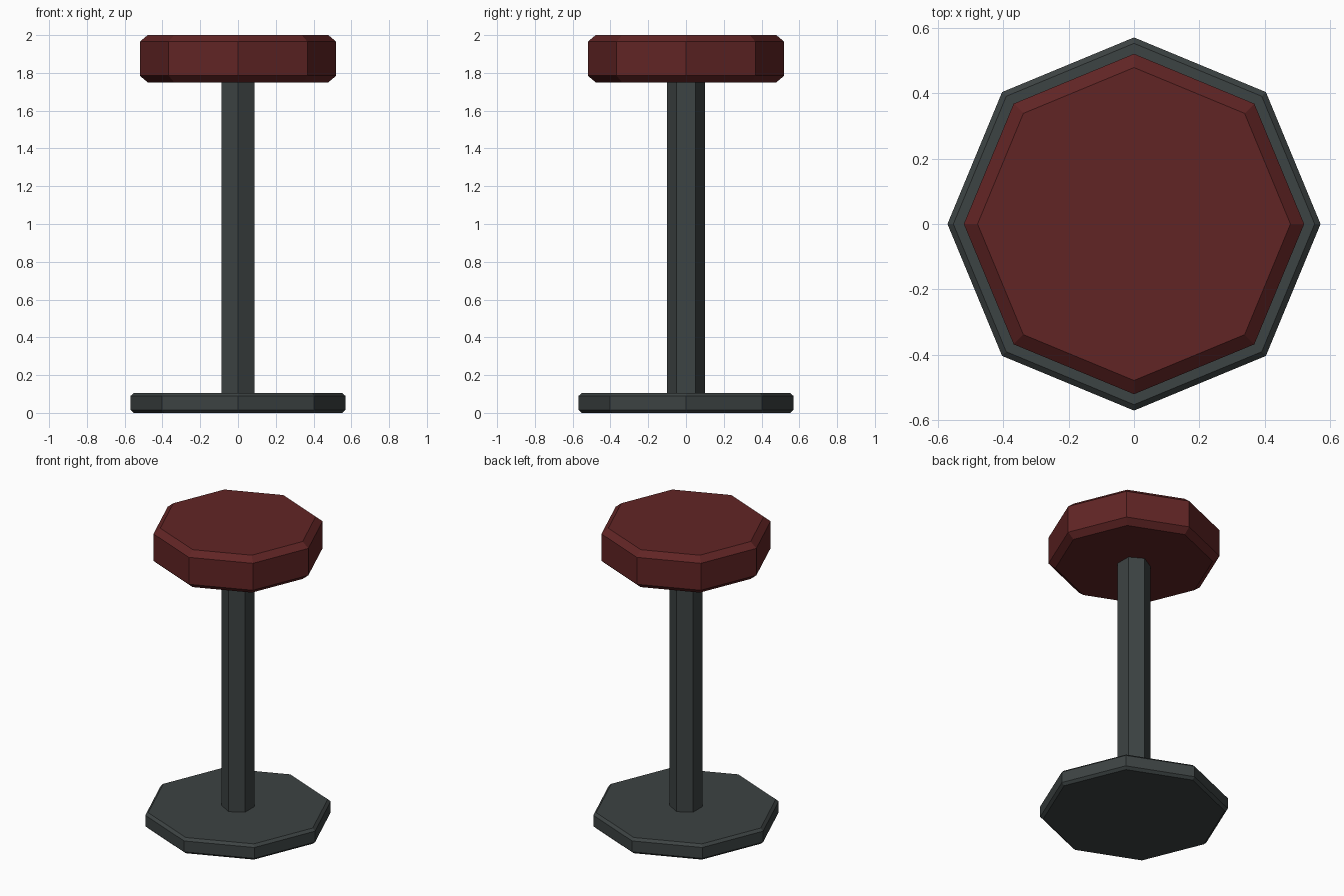
import bpy
from math import cos, sin, pi

if "Cube" in bpy.data.objects:
    bpy.data.objects.remove(bpy.data.objects["Cube"])


def material(name, rgb):
    mat = bpy.data.materials.new(name)
    mat.use_nodes = True
    mat.diffuse_color = (*rgb, 1)
    mat.node_tree.nodes["Principled BSDF"].inputs["Base Color"].default_value = (*rgb, 1)
    return mat


def turned(name, sides, profile, mat):
    """Flat-sided solid from (radius, height) rings, with one corner facing +y."""
    verts = [(r * sin(2 * pi * i / sides), r * cos(2 * pi * i / sides), z)
             for r, z in profile for i in range(sides)]
    faces = [tuple(range(sides)),
             tuple(reversed(range(len(verts) - sides, len(verts))))]
    for ring in range(len(profile) - 1):
        a, b = ring * sides, (ring + 1) * sides
        for i in range(sides):
            j = (i + 1) % sides
            faces.append((a + j, a + i, b + i, b + j))
    mesh = bpy.data.meshes.new(name)
    mesh.from_pydata(verts, [], faces)
    mesh.materials.append(mat)
    obj = bpy.data.objects.new(name, mesh)
    bpy.context.collection.objects.link(obj)
    return obj


def slab(name, radius, bottom, top, inset, drop, mat):
    """Octagonal slab with chamfered upper and lower rims."""
    profile = [(radius - inset, bottom), (radius, bottom + drop),
               (radius, top - drop), (radius - inset, top)]
    return turned(name, 8, profile, mat)


metal = material("dark grey metal", (0.046, 0.056, 0.056))
leather = material("dark red leather", (0.12, 0.018, 0.018))

# Floor plate, hexagonal post and padded seat
slab("base", 0.57, 0.0, 0.105, 0.018, 0.016, metal)
turned("post", 6, [(0.1, 0.1), (0.1, 1.76)], metal)
slab("seat", 0.52, 1.75, 2.0, 0.042, 0.035, leather)
